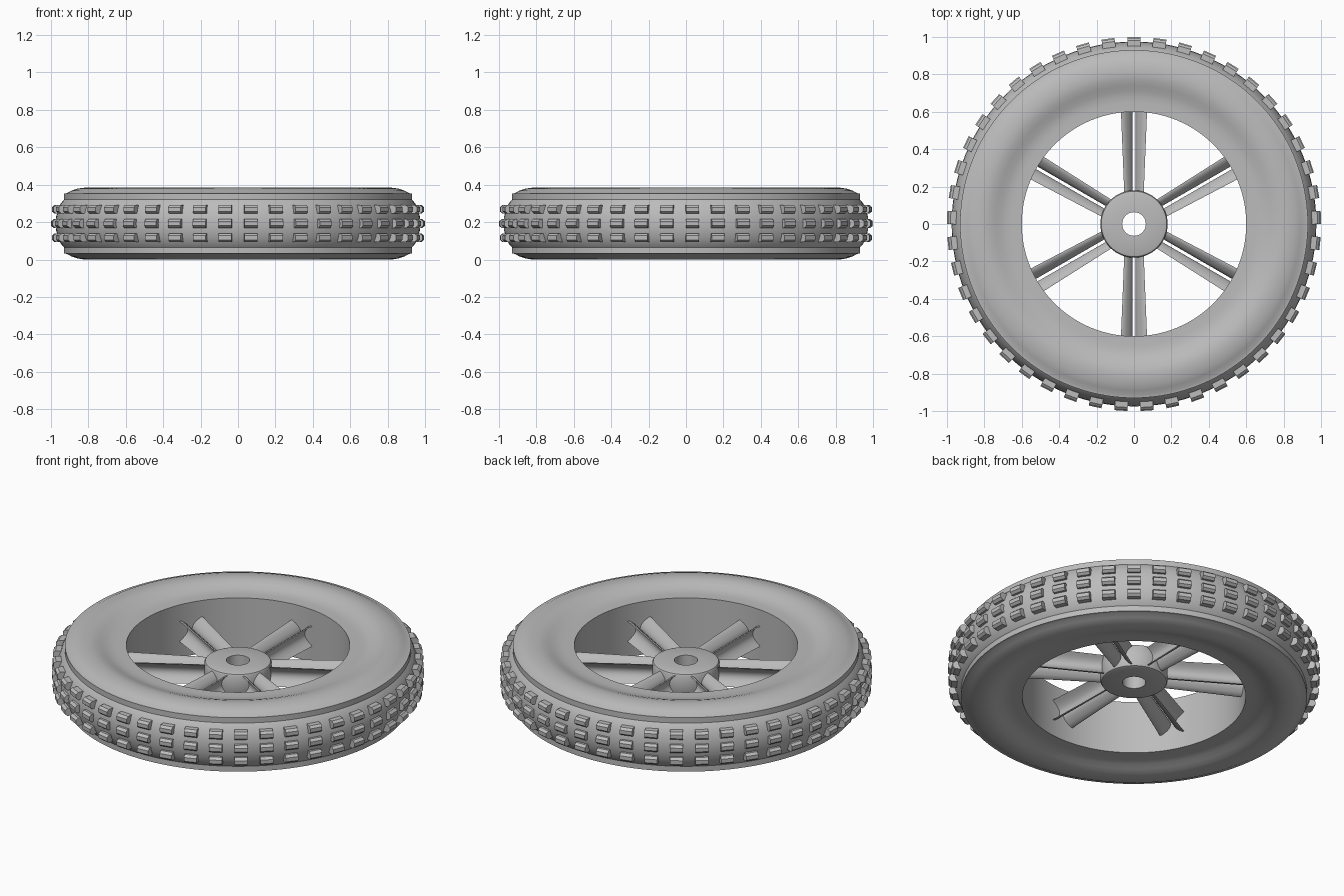
import bpy, bmesh, math
from mathutils import Matrix, Vector

cube = bpy.data.objects.get("Cube")
if cube:
    bpy.data.objects.remove(cube, do_unlink=True)

MID = 0.1925   # height of the wheel's middle plane

grey = bpy.data.materials.new("plain_grey")
grey.use_nodes = True
COLOUR = (0.5, 0.5, 0.5, 1)
grey.diffuse_color = COLOUR
grey.node_tree.nodes["Principled BSDF"].inputs["Base Color"].default_value = COLOUR


def finish(bm, name, angle):
    """Turn a bmesh into a shaded object lying on the middle plane."""
    bmesh.ops.recalc_face_normals(bm, faces=bm.faces[:])
    mesh = bpy.data.meshes.new(name)
    bm.to_mesh(mesh)
    bm.free()
    mesh.materials.append(grey)
    mesh.shade_smooth()
    mesh.set_sharp_from_angle(angle=math.radians(angle))
    obj = bpy.data.objects.new(name, mesh)
    obj.location.z = MID
    bpy.context.collection.objects.link(obj)
    return obj


def lathe(name, half, steps, angle=30):
    """Spin a profile, mirrored about the middle plane, around z."""
    profile = half + [(r, -h) for r, h in reversed(half) if h > 0]
    bm = bmesh.new()
    rings = []
    for i in range(steps):
        a = math.tau * i / steps
        rings.append([bm.verts.new((r * math.cos(a), r * math.sin(a), h)) for r, h in profile])
    n = len(profile)
    for i in range(steps):
        a, b = rings[i], rings[(i + 1) % steps]
        for j in range(n):
            k = (j + 1) % n
            bm.faces.new((a[j], b[j], b[k], a[k]))
    return finish(bm, name, angle)


# Tyre: flat inner lip, bulging sidewall, stepped shoulder, crowned tread
lathe("tyre", [(0.6, 0.157), (0.65, 0.157), (0.68, 0.159), (0.71, 0.166), (0.74, 0.178),
               (0.77, 0.188), (0.80, 0.1925), (0.83, 0.191), (0.86, 0.186), (0.89, 0.176),
               (0.915, 0.162), (0.93, 0.16), (0.93, 0.128), (0.947, 0.108), (0.962, 0.075),
               (0.972, 0.038), (0.975, 0)], 128, 35)

# Hub with a bored centre and softened rims
lathe("hub", [(0.063, 0.068), (0.165, 0.068), (0.175, 0.064), (0.18, 0.055)], 64)

# Tread blocks: three rows of knobs with chamfered outer edges
KNOBS = 45
bm = bmesh.new()
for row, (base, tip) in {-0.076: (0.945, 0.995), 0: (0.96, 1.0), 0.076: (0.945, 0.995)}.items():
    section = [(base, -0.023), (tip - 0.014, -0.023), (tip, -0.011),
               (tip, 0.011), (tip - 0.014, 0.023), (base, 0.023)]
    for i in range(KNOBS):
        turn = Matrix.Rotation(math.pi / 2 + math.tau * i / KNOBS, 3, 'Z')
        ends = [[bm.verts.new(turn @ Vector((r, side, row + h))) for r, h in section]
                for side in (-0.035, 0.035)]
        bm.faces.new(ends[0])
        bm.faces.new(ends[1])
        for j in range(len(section)):
            k = (j + 1) % len(section)
            bm.faces.new((ends[0][j], ends[0][k], ends[1][k], ends[1][j]))
finish(bm, "tread_blocks", 20)

# Spokes: pairs of curved plates set back to back with a narrow gap
ARC = 10
bm = bmesh.new()
for s in range(6):
    turn = Matrix.Rotation(math.pi / 2 + s * math.pi / 3, 3, 'Z')
    for side in (-1, 1):
        stations = []
        for radius, width, height in ((0.165, 0.052, 0.055), (0.605, 0.07, 0.06)):
            loop = []
            for skin, order in ((0, range(ARC + 1)), (0.01, range(ARC, -1, -1))):
                for i in order:
                    t = 2 * i / ARC - 1
                    y = 0.008 + (width - 0.018) * t * t + skin
                    loop.append(bm.verts.new(turn @ Vector((radius, side * y, height * t))))
            stations.append(loop)
        a, b = stations
        for j in range(len(a)):
            k = (j + 1) % len(a)
            bm.faces.new((a[j], a[k], b[k], b[j]))
        bm.faces.new(a)
        bm.faces.new(b)
finish(bm, "spokes", 40)
